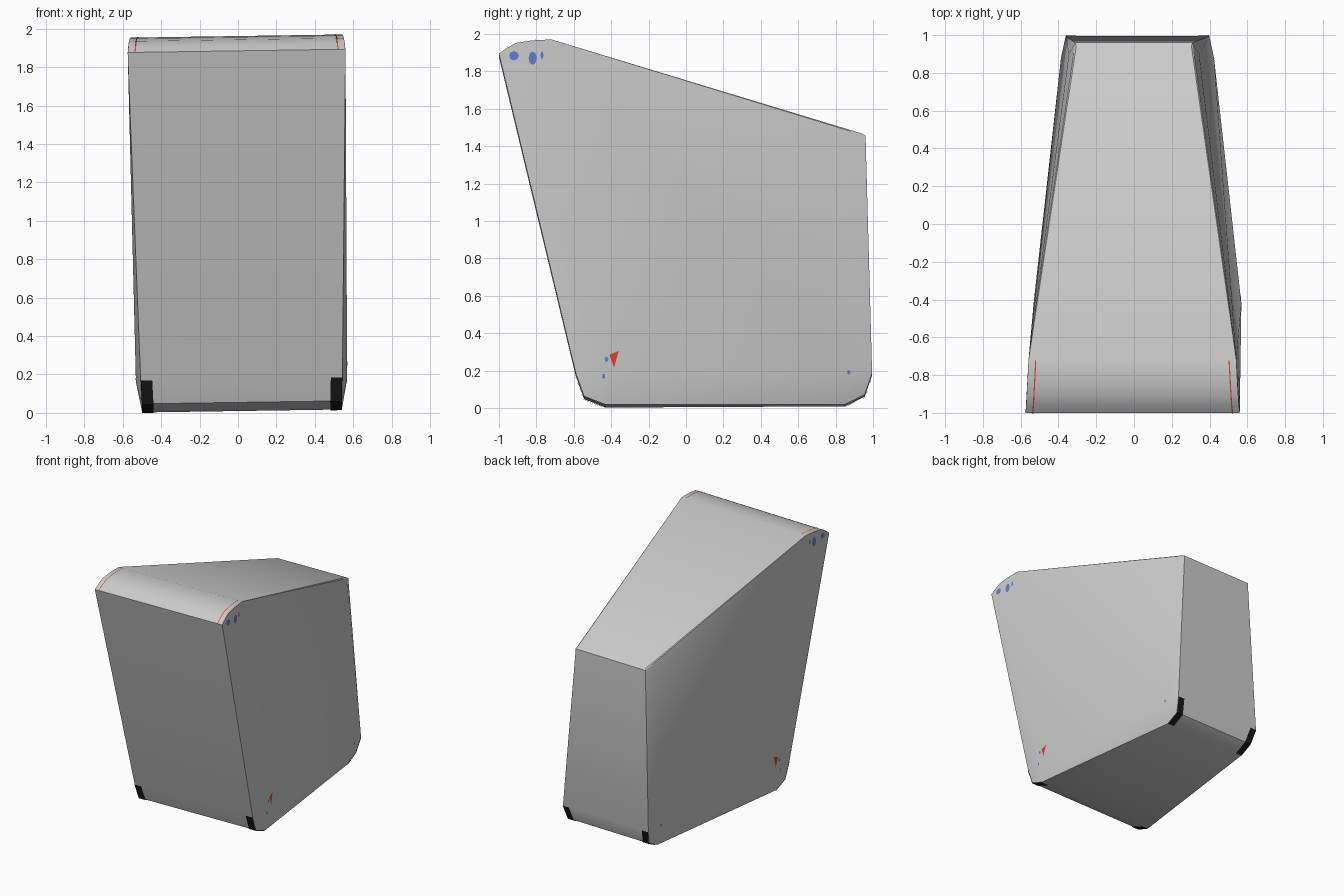
import bpy, bmesh
from math import cos, sin, pi
from mathutils import Vector
from mathutils.bvhtree import BVHTree

if "Cube" in bpy.data.objects:
    bpy.data.objects.remove(bpy.data.objects["Cube"])

TILT = 0.015  # the whole body leans very slightly sideways


def lean(x, y, z):
    return Vector((x - TILT * (z - 1) + 0.006, y, z + TILT * x))


def material(name, rgb):
    m = bpy.data.materials.new(name)
    m.diffuse_color = (*rgb, 1)
    m.use_nodes = True
    m.node_tree.nodes["Principled BSDF"].inputs["Base Color"].default_value = m.diffuse_color
    return m


def finish(name, bm, mat=None):
    me = bpy.data.meshes.new(name)
    bm.to_mesh(me)
    bm.free()
    ob = bpy.data.objects.new(name, me)
    bpy.context.collection.objects.link(ob)
    if mat:
        me.materials.append(mat)
    return ob


red = material("red", (0.75, 0.05, 0.04))
blue = material("blue", (0.12, 0.2, 0.65))
black = material("black", (0.01, 0.01, 0.01))

# Tapered body: rounded edge runs as (y, z, half width)
top_front = [(-1.0, 1.885, .567), (-.96, 1.915, .563), (-.91, 1.943, .56),
             (-.82, 1.957, .555), (-.72, 1.962, .55)]
low_front = [(-.59, .18, .525), (-.545, .055, .52), (-.43, .01, .52)]
low_back = [(.85, .014, .36), (.955, .065, .36), (.995, .18, .38)]
top_back = [(.94, 1.463, .305), (.96, 1.45, .31)]
side = [(-.42, .17, .55), (.88, .17, .405), (.9, 1.39, .345)]

bm = bmesh.new()
for y, z, w in top_front + low_front + low_back + top_back + side:
    for s in (-1, 1):
        bm.verts.new(lean(s * w, y, z))
hull = bmesh.ops.convex_hull(bm, input=bm.verts)
bmesh.ops.delete(bm, geom=[v for v in bm.verts if not v.link_faces], context='VERTS')
bmesh.ops.dissolve_limit(bm, angle_limit=0.01, verts=bm.verts, edges=bm.edges)
bmesh.ops.recalc_face_normals(bm, faces=bm.faces)
tree = BVHTree.FromBMesh(bm)
body = finish("body", bm)
bpy.context.view_layer.objects.active = body
body.select_set(True)
bpy.ops.object.shade_smooth_by_angle(angle=0.5)


# Stripes wrapped over a rounded edge, on both sides
def stripes(name, run, inset, width, mat):
    bm = bmesh.new()
    for s in (-1, 1):
        rows = []
        for y, z, w in run:
            out = Vector((0, y, z - 1)).normalized() * 0.004
            rows.append([bm.verts.new(lean(s * (w - d), y, z) + out)
                         for d in (inset, inset + width)])
        for a, b in zip(rows, rows[1:]):
            bm.faces.new((a[0], a[1], b[1], b[0]))
    bmesh.ops.recalc_face_normals(bm, faces=bm.faces)
    finish(name, bm, mat)


stripes("front_foot_strips", low_front, 0, .06, black)
stripes("back_foot_strips", low_back, 0, .055, black)
stripes("top_edge_lines", top_front, .035, .006, red)


# Small marks lying on both side walls, given by their (y, z) outline
def side_mark(name, outline, mat):
    bm = bmesh.new()
    for s in (-1, 1):
        verts = []
        for y, z in outline:
            hit, n, _, _ = tree.ray_cast(Vector((2 * s, y, z)), Vector((-s, 0, 0)))
            if hit:
                verts.append(bm.verts.new(hit + n * 0.002))
        if len(verts) > 2:
            bm.faces.new(verts if s > 0 else verts[::-1])
    finish(name, bm, mat)


def oval(y, z, ry, rz):
    return [(y + ry * cos(i * pi / 4), z + rz * sin(i * pi / 4)) for i in range(8)]


for y, z, ry, rz in [(-.92, 1.883, .026, .025), (-.82, 1.87, .022, .036),
                     (-.77, 1.885, .008, .022), (-.425, .26, .01, .014),
                     (-.44, .17, .008, .014), (.87, .19, .009, .012)]:
    side_mark("side_dot", oval(y, z, ry, rz), blue)
side_mark("side_triangle", [(-.385, .215), (-.36, .305), (-.41, .285)], red)
